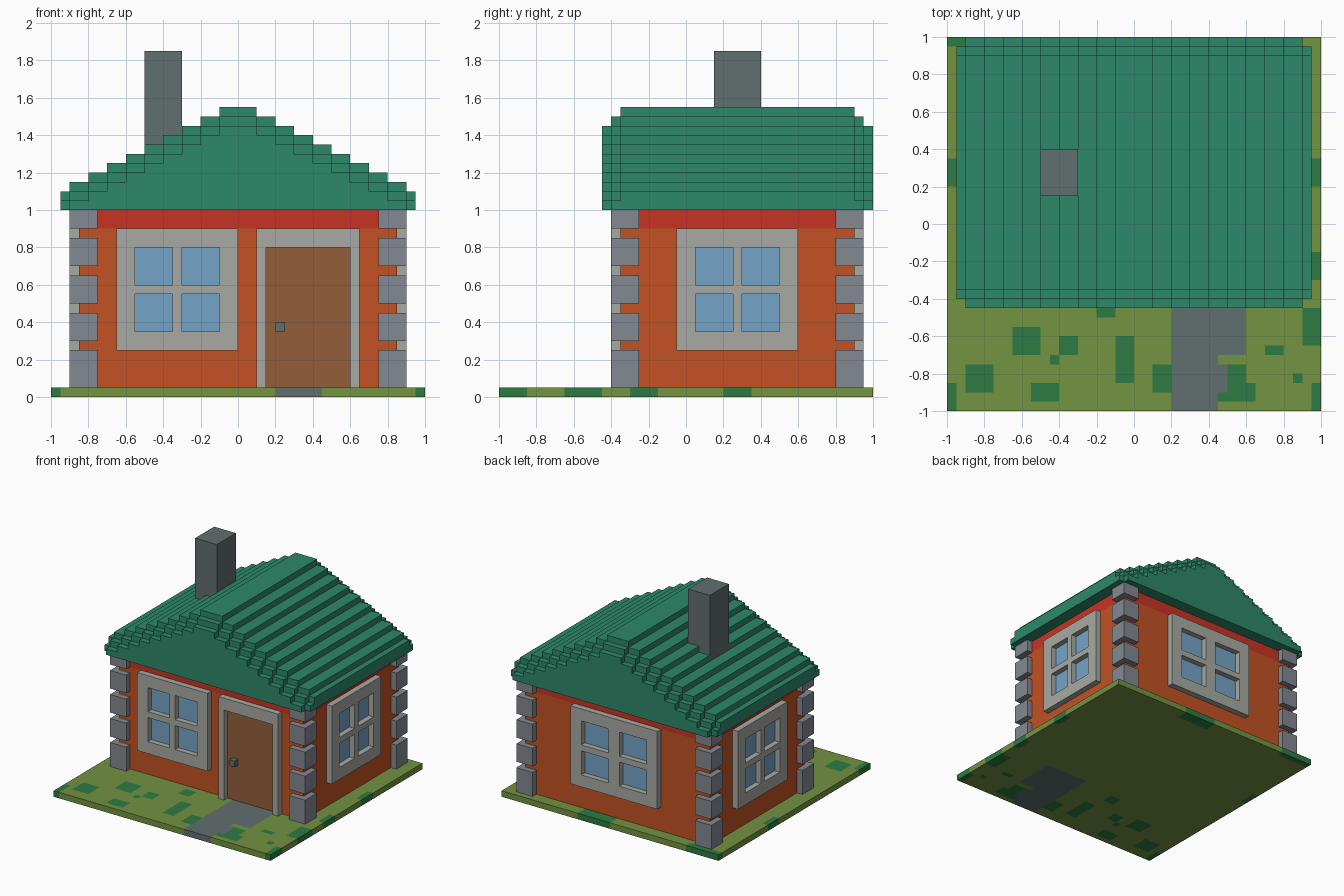
import bpy, bmesh, math
from mathutils import Matrix, Vector

if "Cube" in bpy.data.objects:
    bpy.data.objects.remove(bpy.data.objects["Cube"], do_unlink=True)


def material(name, rgb):
    lin = [(c / 255 / 12.92) if c < 11 else ((c / 255 + 0.055) / 1.055) ** 2.4 for c in rgb]
    m = bpy.data.materials.new(name)
    m.use_nodes = True
    m.diffuse_color = (*lin, 1)
    m.node_tree.nodes["Principled BSDF"].inputs["Base Color"].default_value = (*lin, 1)
    return m


ROOF = material("roof green", (45, 136, 106))
WALL = material("wall orange", (194, 82, 35))
BAND = material("band red", (198, 52, 36))
QUOIN = material("corner stone grey", (131, 137, 145))
FRAME = material("frame light grey", (168, 170, 163))
GLASS = material("glass blue", (116, 164, 198))
DOOR = material("door brown", (148, 94, 58))
GRASS = material("grass green", (115, 147, 65))
BUSH = material("dark grass green", (45, 123, 66))
STONE = material("stone dark grey", (97, 110, 110))


def finish(name, bm, *mats):
    bmesh.ops.recalc_face_normals(bm, faces=bm.faces)
    me = bpy.data.meshes.new(name)
    bm.to_mesh(me)
    bm.free()
    for m in mats:
        me.materials.append(m)
    ob = bpy.data.objects.new(name, me)
    bpy.context.scene.collection.objects.link(ob)
    return ob


def boxes(name, mat, spans, turn=0):
    """Boxes given as (x0, x1, y0, y1, z0, z1), turned about z as a group."""
    bm = bmesh.new()
    rot = Matrix.Rotation(math.radians(turn), 4, 'Z')
    for x0, x1, y0, y1, z0, z1 in spans:
        mid = Vector((x0 + x1, y0 + y1, z0 + z1)) / 2
        size = Matrix.Diagonal((x1 - x0, y1 - y0, z1 - z0, 1))
        bmesh.ops.create_cube(bm, size=1, matrix=rot @ Matrix.Translation(mid) @ size)
    return finish(name, bm, mat)


# Lawn: grid coloured cell by cell, thickened downwards
PATH = [(.2, .6, -.7, -.35), (.2, .45, -1, -.7), (.45, .5, -.9, -.75)]
PATCHES = [
    (-.65, -.5, -.7, -.55), (-.4, -.3, -.7, -.6), (-.45, -.4, -.75, -.7),
    (-.1, 0, -.85, -.6), (-.2, -.1, -.5, -.4), (-.9, -.75, -.9, -.75),
    (-.55, -.4, -.95, -.85), (-1, -.95, -1, -.85), (.1, .2, -.9, -.75),
    (.45, .65, -.95, -.85), (.5, .6, -.85, -.75), (.7, .8, -.7, -.65),
    (.85, .9, -.85, -.8), (.9, 1, -.65, -.45), (.95, 1, -1, -.85),
    (.95, 1, -.3, -.15), (.95, 1, .2, .35), (-1, -.95, .2, .35),
    (0, .3, .9, 1), (-1, -.7, .95, 1)]


def inside(c, rects):
    return any(a < c.x < b and e < c.y < f for a, b, e, f in rects)


bm = bmesh.new()
bmesh.ops.create_grid(bm, x_segments=40, y_segments=40, size=1,
                      matrix=Matrix.Translation((0, 0, .05)))
for f in bm.faces:
    c = f.calc_center_median()
    f.material_index = 2 if inside(c, PATH) else 1 if inside(c, PATCHES) else 0
lawn = finish("lawn", bm, GRASS, BUSH, STONE)
for p in lawn.data.polygons:
    if p.normal.z < 0:
        lawn.data.flip_normals()
    break
mod = lawn.modifiers.new("thickness", 'SOLIDIFY')
mod.thickness, mod.offset = .05, -1

# Walls and the red band under the eaves
boxes("walls", WALL, [(-.85, .85, -.35, .9, .05, .9)])
boxes("wall_band", BAND, [(-.85, .85, -.35, .9, .9, 1)])

# Corner stones in stacked courses
courses = [(.05, .25), (.3, .45), (.5, .65), (.7, .85), (.9, 1)]
boxes("corner_stones", QUOIN,
      [(x, x + .15, y, y + .15, a, b)
       for x in (-.9, .75) for y in (-.4, .8) for a, b in courses])


def window(name, turn, wall, u0, pane, bar):
    """Four-pane window on a wall at the given distance; u runs along the wall."""
    o, d = wall + .05, wall
    a = u0 + .1
    b = a + pane
    c = b + bar
    e = c + pane
    spans = [(u0, a, .25, .9), (e, e + .1, .25, .9), (b, c, .35, .8),
             (a, e, .25, .35), (a, e, .8, .9), (a, b, .55, .6), (c, e, .55, .6)]
    boxes(name + "_frame", FRAME, [(p, q, -o, -d, z0, z1) for p, q, z0, z1 in spans], turn)
    boxes(name + "_panes", GLASS,
          [(p, q, -d - .004, -d, z0, z1) for p, q in ((a, b), (c, e))
           for z0, z1 in ((.35, .55), (.6, .8))], turn)


window("front_window", 0, .35, -.65, .2, .05)
window("right_side_window", 90, .85, -.05, .2, .05)
window("left_side_window", -90, .85, -.6, .2, .05)
window("back_window", 180, .9, -.4, .25, .1)

# Door
boxes("door_frame", FRAME, [(.1, .15, -.4, -.35, .05, .9), (.6, .65, -.4, -.35, .05, .9),
                            (.15, .6, -.4, -.35, .8, .9)])
boxes("door", DOOR, [(.15, .6, -.354, -.35, .05, .8)])
boxes("door_knob", STONE, [(.2, .25, -.4, -.354, .35, .4)])


# Stepped roof: a full core with two lower slices at each gable end
def roof_slice(bm, drop, y0, y1):
    steps = [(.95, 1.1)] + [(1 - .1 * k, 1.1 + .05 * k) for k in range(1, 10)]
    steps = [(w, t - drop) for w, t in steps if t - drop > 1.001]
    half, z = [], 1
    for w, top in steps:
        half += [(w, z), (w, top)]
        z = top
    outline = half + [(-x, z) for x, z in reversed(half)]
    face = bm.faces.new([bm.verts.new((x, y0, z)) for x, z in outline])
    new = bmesh.ops.extrude_face_region(bm, geom=[face])["geom"]
    bmesh.ops.translate(bm, vec=(0, y1 - y0, 0),
                        verts=[v for v in new if isinstance(v, bmesh.types.BMVert)])


bm = bmesh.new()
for drop, y0, y1 in [(.1, -.45, -.4), (.05, -.4, -.35), (0, -.35, .9),
                     (.05, .9, .95), (.1, .95, 1)]:
    roof_slice(bm, drop, y0, y1)
finish("roof", bm, ROOF)

# Chimney
boxes("chimney", STONE, [(-.5, -.3, .15, .4, 1.2, 1.85)])
